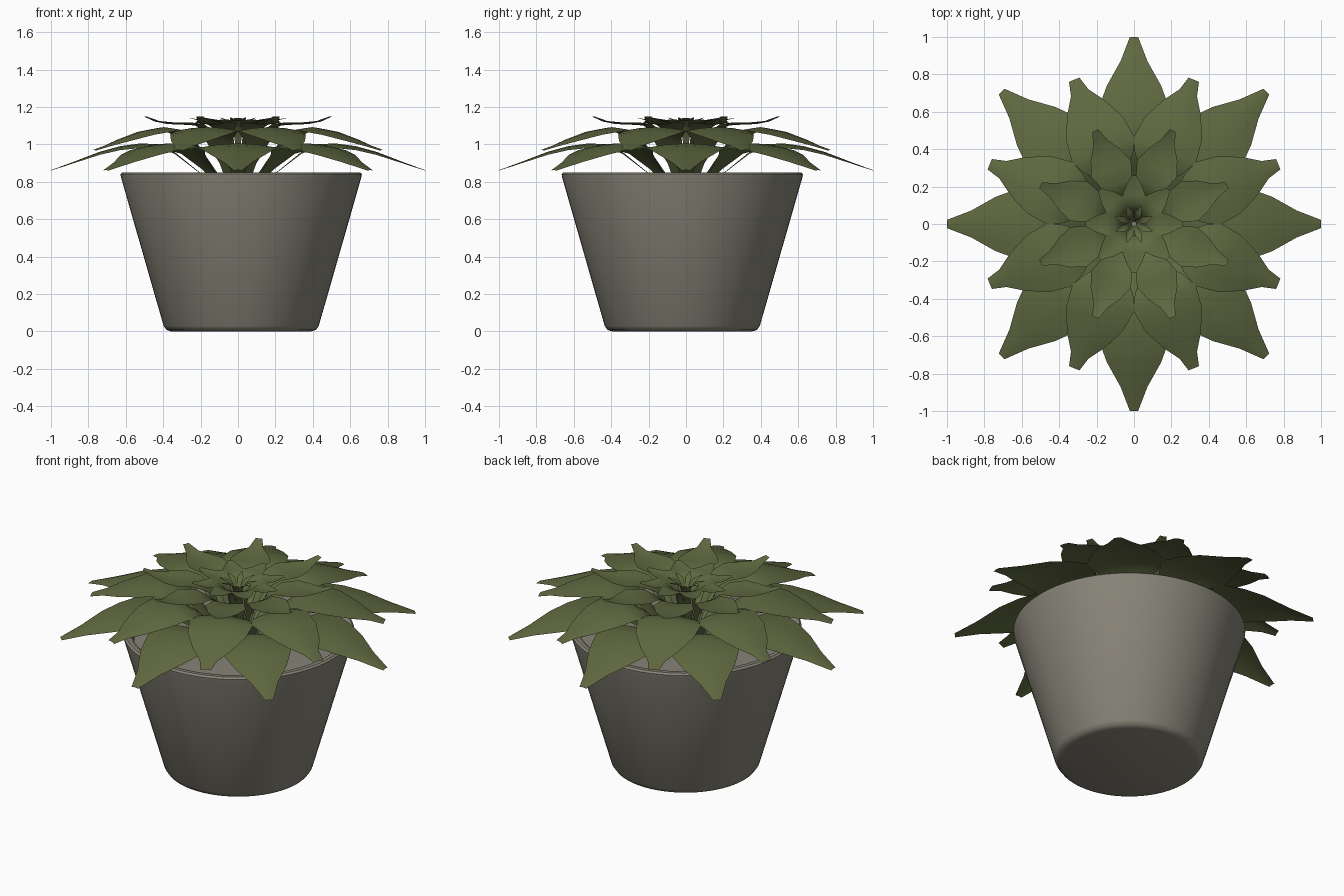
import bpy, bmesh, math
from mathutils import Vector

if "Cube" in bpy.data.objects:
    bpy.data.objects.remove(bpy.data.objects["Cube"])


def material(name, rgb):
    m = bpy.data.materials.new(name)
    m.diffuse_color = (*rgb, 1)
    m.use_nodes = True
    m.node_tree.nodes["Principled BSDF"].inputs["Base Color"].default_value = m.diffuse_color
    return m


STONE = material("grey stone", (0.245, 0.23, 0.185))
GREEN = material("leaf green", (0.115, 0.14, 0.052))


def make_object(name, bm, mat, angle):
    me = bpy.data.meshes.new(name)
    bm.to_mesh(me)
    bm.free()
    me.materials.append(mat)
    ob = bpy.data.objects.new(name, me)
    bpy.context.collection.objects.link(ob)
    bpy.ops.object.select_all(action='DESELECT')
    ob.select_set(True)
    bpy.context.view_layer.objects.active = ob
    bpy.ops.object.shade_smooth_by_angle(angle=math.radians(angle))
    return ob


def lathe(name, profile, mat, center, seg=64):
    bm = bmesh.new()
    rings = []
    for r, z in profile:
        rings.append([bm.verts.new((center[0] + r * math.cos(2 * math.pi * i / seg),
                                    center[1] + r * math.sin(2 * math.pi * i / seg), z))
                      for i in range(seg)])
    for a, b in zip(rings, rings[1:]):
        for i in range(seg):
            j = (i + 1) % seg
            bm.faces.new((a[i], a[j], b[j], b[i]))
    bm.faces.new(rings[0][::-1])
    bm.faces.new(rings[-1])
    return make_object(name, bm, mat, 40)


# pot with rounded foot and lip; the last ring closes as the soil surface
lathe("pot", [(0.375, 0.0), (0.40, 0.008), (0.415, 0.03), (0.643, 0.825), (0.645, 0.84),
              (0.635, 0.85), (0.61, 0.85), (0.598, 0.84), (0.58, 0.775)],
      STONE, (0.017, -0.02))


def leaf_ring(name, rows, count, offset, droop):
    """Ring of leaves; rows are (radius, height, half width) from stem to tip."""
    bm = bmesh.new()
    wmax = max(w for _, _, w in rows)
    for k in range(count):
        a = math.radians(offset) + 2 * math.pi * k / count
        out = Vector((math.cos(a), math.sin(a), 0))
        side = Vector((-math.sin(a), math.cos(a), 0))
        grid = []
        for r, z, w in rows:
            row = []
            for s in (-1, -0.5, 0, 0.5, 1):
                p = out * r + side * (w * s)
                p.z = z - droop * s * s * w / wmax
                row.append(bm.verts.new(p))
            grid.append(row)
        for g, h in zip(grid, grid[1:]):
            for i in range(4):
                bm.faces.new((g[i], h[i], h[i + 1], g[i + 1]))
    return make_object(name, bm, GREEN, 50)


# leaf tiers from the outside in
leaf_ring("outer_leaves", [(0.10, 0.77, 0.025), (0.23, 0.87, 0.04), (0.34, 0.96, 0.09),
                           (0.42, 1.0, 0.17), (0.52, 1.005, 0.22), (0.63, 0.99, 0.185),
                           (0.74, 0.96, 0.145), (0.87, 0.91, 0.072), (1.0, 0.862, 0.022)],
          8, 0, 0.025)
leaf_ring("second_leaves", [(0.07, 0.77, 0.025), (0.17, 0.90, 0.035), (0.27, 1.02, 0.07),
                            (0.35, 1.08, 0.14), (0.43, 1.092, 0.18), (0.55, 1.07, 0.165),
                            (0.67, 1.03, 0.11), (0.76, 0.995, 0.05), (0.835, 0.97, 0.03)],
          8, 22.5, 0.02)
leaf_ring("third_leaves", [(0.05, 0.80, 0.015), (0.10, 0.95, 0.02), (0.16, 1.06, 0.04),
                           (0.23, 1.10, 0.085), (0.32, 1.105, 0.115), (0.40, 1.108, 0.085),
                           (0.47, 1.12, 0.04), (0.54, 1.148, 0.018)],
          8, 22.5, -0.012)
leaf_ring("inner_leaves", [(0.03, 0.90, 0.01), (0.06, 1.06, 0.02), (0.10, 1.115, 0.045),
                           (0.15, 1.125, 0.062), (0.20, 1.125, 0.045), (0.26, 1.14, 0.012)],
          8, 0, -0.008)
# slim sprouts in the heart
leaf_ring("heart_sprouts", [(0.012, 1.0, 0.005), (0.03, 1.10, 0.012), (0.06, 1.125, 0.018),
                            (0.105, 1.142, 0.004)], 8, 22.5, -0.004)
